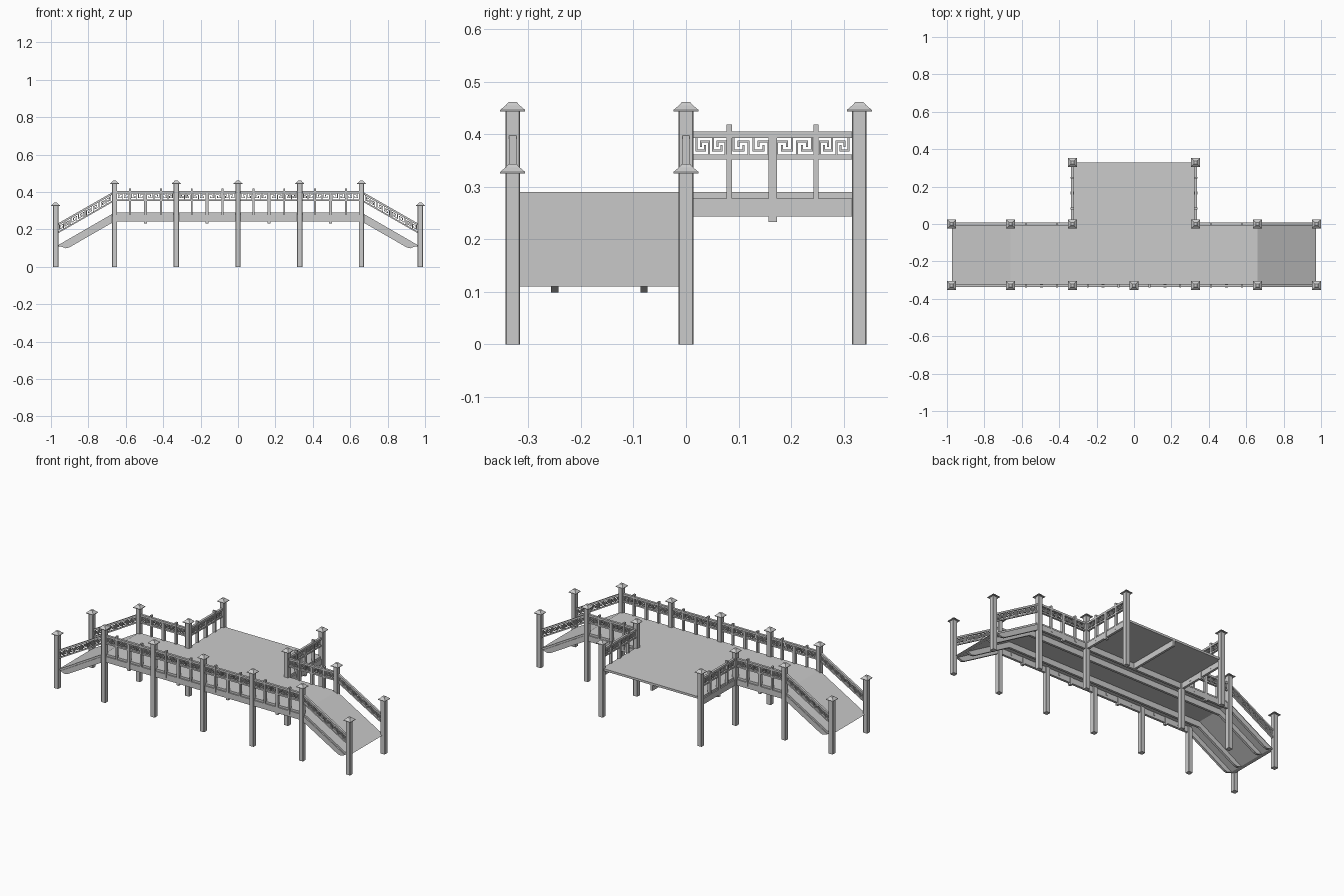
import bpy, bmesh
from mathutils import Vector

if "Cube" in bpy.data.objects:
    bpy.data.objects.remove(bpy.data.objects["Cube"])

W = 0.33          # bay width
XE = 0.975        # outer post position
R = 0.014         # post half width
DROP = 0.18       # ramp fall over its length


def finish(name, bm):
    bmesh.ops.recalc_face_normals(bm, faces=bm.faces)
    me = bpy.data.meshes.new(name)
    bm.to_mesh(me)
    bm.free()
    ob = bpy.data.objects.new(name, me)
    bpy.context.collection.objects.link(ob)
    return ob


def box(bm, a, b, f=lambda p: p):
    vs = [bm.verts.new(f(Vector((x, y, z)))) for x in (a[0], b[0]) for y in (a[1], b[1]) for z in (a[2], b[2])]
    for q in ((0, 1, 3, 2), (4, 6, 7, 5), (0, 4, 5, 1), (2, 3, 7, 6), (0, 2, 6, 4), (1, 5, 7, 3)):
        bm.faces.new([vs[i] for i in q])


def prism(bm, pts, off):
    vs = [bm.verts.new(p) for p in pts]
    face = bm.faces.new(vs)
    r = bmesh.ops.extrude_face_region(bm, geom=[face])
    bmesh.ops.translate(bm, vec=off, verts=[v for v in r['geom'] if isinstance(v, bmesh.types.BMVert)])


def lathe4(bm, x, y, prof):
    # stacked square sections
    rings = [[bm.verts.new((x + sx * r, y + sy * r, z)) for sx, sy in ((-1, -1), (1, -1), (1, 1), (-1, 1))]
             for r, z in prof]
    for a, b in zip(rings, rings[1:]):
        for i in range(4):
            bm.faces.new((a[i], a[(i + 1) % 4], b[(i + 1) % 4], b[i]))
    bm.faces.new(rings[0])
    bm.faces.new(rings[-1])


def post(x, y):
    h = 0.443 if abs(x) < 0.9 else 0.325
    bm = bmesh.new()
    box(bm, (x - R, y - R, 0), (x + R, y + R, h))
    edges = [e for e in bm.edges if abs(e.verts[0].co.z - e.verts[1].co.z) > 0.1]
    bmesh.ops.bevel(bm, geom=edges, offset=0.002, segments=1, affect='EDGES')
    finish("post", bm)
    bm = bmesh.new()
    lathe4(bm, x, y, [(0.024, h), (0.024, h + 0.003), (0.013, h + 0.012), (0.008, h + 0.018)])
    finish("post_cap", bm)


# one repeat of the fret: (u0, row0, u1, row1) on a 4 x 4 grid
KEY = [(0, 1, 0, 4), (0, 1, 2, 1), (2, 1, 2, 2), (1, 3, 3, 3), (1, 2, 1, 3), (3, 0, 3, 3)]


def fret(bm, u0, u1, f, flip):
    su, sz, t = (u1 - u0) / 7.6, 0.033 / 4, 0.0019
    for k in range(2):
        for a, b, c, d in KEY:
            p, q = u0 + (a + 4 * k + 0.3) * su, u0 + (c + 4 * k + 0.3) * su
            if flip:
                p, q = u0 + u1 - q, u0 + u1 - p
            box(bm, (p - t, -0.004, 0.361 + b * sz - t), (q + t, 0.004, 0.361 + d * sz + t), f)


def railing(a, b, drop=0):
    # runs from post a to post b; ramps are sheared downward
    a, b = Vector((*a, 0)), Vector((*b, 0))
    length = (b - a).length
    d = (b - a) / length
    n = Vector((-d.y, d.x, 0))

    def f(p):
        return a + d * p.x + n * p.y + Vector((0, 0, p.z - drop * p.x / length))
    u0, u1 = R - 0.001, length - R + 0.001
    bm = bmesh.new()
    box(bm, (u0, -0.007, 0.393), (u1, 0.007, 0.405), f)
    box(bm, (u0, -0.006, 0.352), (u1, 0.006, 0.361), f)
    finish("handrail", bm)
    bm = bmesh.new()
    stops = [u0] + [length * k / 4 for k in (1, 2, 3)] + [u1]
    for i in range(4):
        fret(bm, stops[i] + 0.005, stops[i + 1] - 0.005, f, i > 1)
    finish("fret_panel", bm)
    bm = bmesh.new()
    if drop:
        for s in stops[1:4]:
            box(bm, (s - 0.002, -0.004, 0.36), (s + 0.002, 0.004, 0.394), f)
    else:
        for k in (1, 3):
            box(bm, (stops[k] - 0.005, -0.0085, 0.257), (stops[k] + 0.005, 0.0085, 0.418), f)
        box(bm, (stops[2] - 0.008, -0.009, 0.233), (stops[2] + 0.008, 0.009, 0.394), f)
    finish("balusters", bm)


# posts
for x in (-XE, -2 * W, -W, 0, W, 2 * W, XE):
    post(x, -W)
for s in (-1, 1):
    for x in (W, 2 * W, XE):
        post(s * x, 0)
    post(s * W, W)

# railings
for i in range(-2, 2):
    railing((i * W, -W), ((i + 1) * W, -W))
for s in (-1, 1):
    railing((s * W, 0), (s * 2 * W, 0))
    railing((s * W, 0), (s * W, W))
    for y in (-W, 0):
        railing((s * 2 * W, y), (s * XE, y), DROP)

# T-shaped deck
bm = bmesh.new()
outline = [(-2 * W, -W), (2 * W, -W), (2 * W, 0), (W, 0), (W, W), (-W, W), (-W, 0), (-2 * W, 0)]
prism(bm, [(x, y, 0.277) for x, y in outline], (0, 0, 0.013))
finish("deck", bm)

# ramps with stringers
ROWS = (-W, -0.25, -0.08, 0)
for s in (-1, 1):
    bm = bmesh.new()
    prism(bm, [(s * x, -W, z) for x, z in ((0.66, 0.29), (0.972, 0.11), (0.949, 0.11), (0.66, 0.277))], (0, W, 0))
    finish("ramp_deck", bm)
    bm = bmesh.new()
    for y in ROWS:
        prism(bm, [(s * x, y - 0.007, z) for x, z in
                   ((0.66, 0.278), (0.951, 0.11), (0.92, 0.099), (0.90, 0.105), (0.66, 0.243))], (0, 0.014, 0))
    finish("ramp_stringers", bm)

# beams under the deck
bm = bmesh.new()
for y in ROWS[:3]:
    box(bm, (-2 * W, y - 0.007, 0.243), (2 * W, y + 0.007, 0.278))
box(bm, (-2 * W, -0.007, 0.243), (2 * W, 0.007, 0.2775))
for x in (-W, 0, W):
    box(bm, (x - 0.007, 0, 0.243), (x + 0.007, W, 0.2775))
finish("deck_beams", bm)
